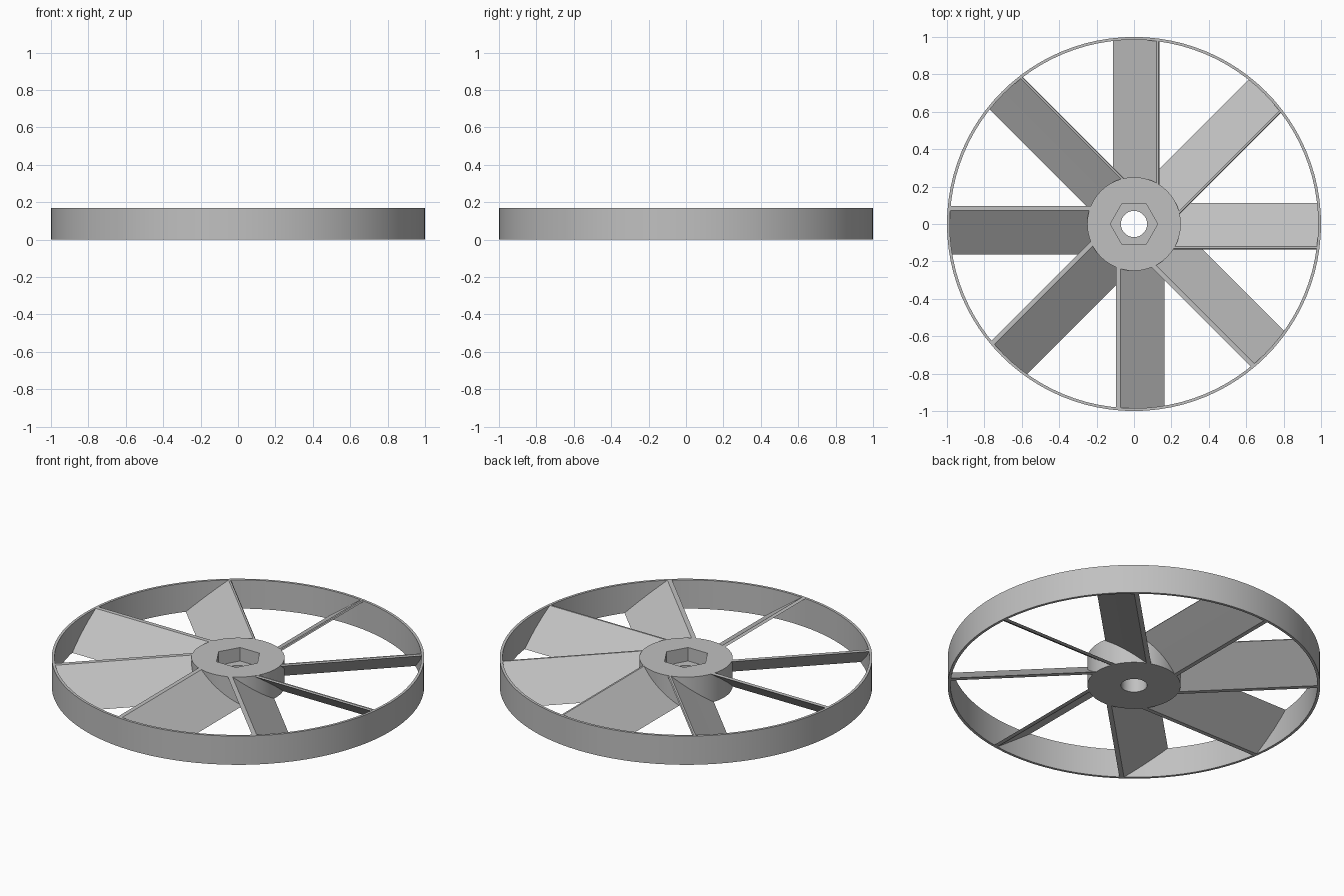
import bpy, bmesh, math

cube = bpy.data.objects.get("Cube")
if cube:
    bpy.data.objects.remove(cube, do_unlink=True)

HEIGHT = 0.17
SEGMENTS = 96

grey = bpy.data.materials.new("plain grey")
grey.use_nodes = True
COLOUR = (0.53, 0.53, 0.53, 1)
grey.diffuse_color = COLOUR
grey.node_tree.nodes["Principled BSDF"].inputs["Base Color"].default_value = COLOUR


def finish(name, bm, smooth=False):
    bmesh.ops.recalc_face_normals(bm, faces=bm.faces)
    mesh = bpy.data.meshes.new(name)
    bm.to_mesh(mesh)
    bm.free()
    mesh.materials.append(grey)
    obj = bpy.data.objects.new(name, mesh)
    bpy.context.collection.objects.link(obj)
    if smooth:
        bpy.ops.object.select_all(action='DESELECT')
        obj.select_set(True)
        bpy.context.view_layer.objects.active = obj
        bpy.ops.object.shade_smooth_by_angle(angle=math.radians(30))
    return obj


def circle(r):
    return lambda a: r


def hexagon(r):
    side = math.radians(60)
    return lambda a: r * math.cos(side / 2) / math.cos(a % side - side / 2)


def closed_lathe(name, profile):
    """Bridge a closed loop of (outline, z) rings around the z axis."""
    bm = bmesh.new()
    rings = []
    for outline, z in profile:
        ring = []
        for i in range(SEGMENTS):
            a = 2 * math.pi * i / SEGMENTS
            r = outline(a)
            ring.append(bm.verts.new((r * math.cos(a), r * math.sin(a), z)))
        rings.append(ring)
    for k, low in enumerate(rings):
        high = rings[(k + 1) % len(rings)]
        for i in range(SEGMENTS):
            j = (i + 1) % SEGMENTS
            bm.faces.new((low[i], low[j], high[j], high[i]))
    return finish(name, bm, smooth=True)


# Thin outer rim
closed_lathe("outer_rim", [(circle(1.0), 0), (circle(1.0), HEIGHT),
                           (circle(0.985), HEIGHT), (circle(0.985), 0)])

# Hub with a hexagonal pocket above a round through hole
closed_lathe("hub", [(circle(0.25), 0), (circle(0.25), HEIGHT),
                     (hexagon(0.127), HEIGHT), (hexagon(0.127), 0.09),
                     (circle(0.07), 0.09), (circle(0.07), 0)])


def blade(name, section, angle):
    """Run a slanted (sideways, z) section from inside the hub into the rim."""
    bm = bmesh.new()
    c, s = math.cos(angle), math.sin(angle)
    ends = []
    for radius in (0.235, 0.991):
        loop = []
        for side, z in section:
            along = math.sqrt(radius ** 2 - side ** 2)
            loop.append(bm.verts.new((along * c - side * s, along * s + side * c, z)))
        ends.append(loop)
    n = len(section)
    for i in range(n):
        j = (i + 1) % n
        bm.faces.new((ends[0][i], ends[0][j], ends[1][j], ends[1][i]))
    for loop in ends:
        bm.faces.new(loop)
    bmesh.ops.triangulate(bm, faces=[f for f in bm.faces if len(f.verts) > 4])
    return finish(name, bm)


# Slanted blades: half have a bevelled top edge, half a wide flat one
MID = HEIGHT / 2
bevelled = [(-0.121, HEIGHT), (-0.005, MID), (0.112, 0),
            (0.087, 0), (-0.03, MID), (-0.136, 0.163), (-0.131, HEIGHT)]
flat_topped = [(-0.072, HEIGHT), (0.046, MID), (0.164, 0),
               (0.139, 0), (0.021, MID), (-0.097, HEIGHT)]
for i in range(8):
    blade(f"blade_{i + 1}", bevelled if i < 4 else flat_topped, math.radians(45 * i))
